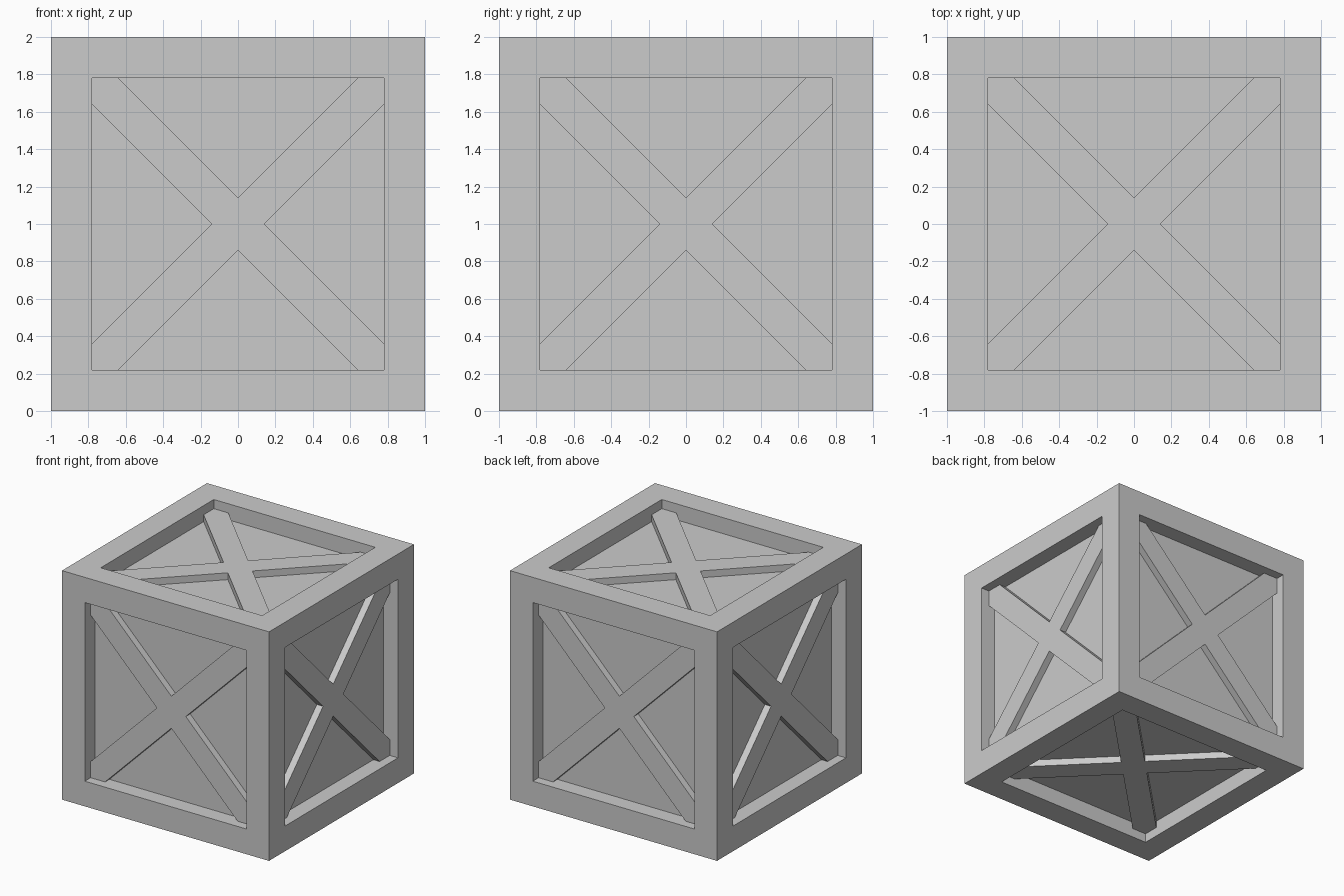
import bpy, bmesh
from math import pi
from mathutils import Matrix, Vector

if "Cube" in bpy.data.objects:
    bpy.data.objects.remove(bpy.data.objects["Cube"])

FRAME = 0.22        # width of the frame rails
PANEL = 0.14        # recess of the panels
BRACE = 0.08        # recess of the braces' outer faces
HALF = 1 - FRAME    # half width of each opening
ARM = 0.14          # half width of a brace measured along an axis


def add_object(name, bm):
    bmesh.ops.recalc_face_normals(bm, faces=bm.faces)
    mesh = bpy.data.meshes.new(name)
    bm.to_mesh(mesh)
    bm.free()
    obj = bpy.data.objects.new(name, mesh)
    bpy.context.collection.objects.link(obj)
    obj.location = (0, 0, 1)
    return obj


# Crate body: cube with a square recess in every side
bm = bmesh.new()
bmesh.ops.create_cube(bm, size=2)
bm.normal_update()
sides = bm.faces[:]
bmesh.ops.inset_individual(bm, faces=sides, thickness=FRAME, depth=0,
                           use_even_offset=True)
bmesh.ops.inset_individual(bm, faces=sides, thickness=0, depth=-PANEL)
add_object("crate_body", bm)

# Outline of the cross brace: one arm repeated by quarter turns
arm = [(HALF, HALF - ARM), (HALF, HALF), (HALF - ARM, HALF), (0, ARM)]
outline = [Matrix.Rotation(k * pi / 2, 3, 'Z') @ Vector((x, y, 1 - BRACE))
           for k in range(4) for x, y in arm]


def cross_brace(name, rotation):
    bm = bmesh.new()
    face = bm.faces.new([bm.verts.new(p) for p in outline])
    ext = bmesh.ops.extrude_face_region(bm, geom=[face], use_keep_orig=True)
    verts = [g for g in ext["geom"] if isinstance(g, bmesh.types.BMVert)]
    bmesh.ops.translate(bm, verts=verts, vec=(0, 0, BRACE - PANEL))
    bmesh.ops.transform(bm, verts=bm.verts, matrix=rotation)
    add_object(name, bm)


# One cross brace per side
for name, angle, axis in [("top", 0, 'X'), ("bottom", pi, 'X'),
                          ("front", pi / 2, 'X'), ("back", -pi / 2, 'X'),
                          ("right", pi / 2, 'Y'), ("left", -pi / 2, 'Y')]:
    cross_brace(name + "_cross_brace", Matrix.Rotation(angle, 4, axis))
